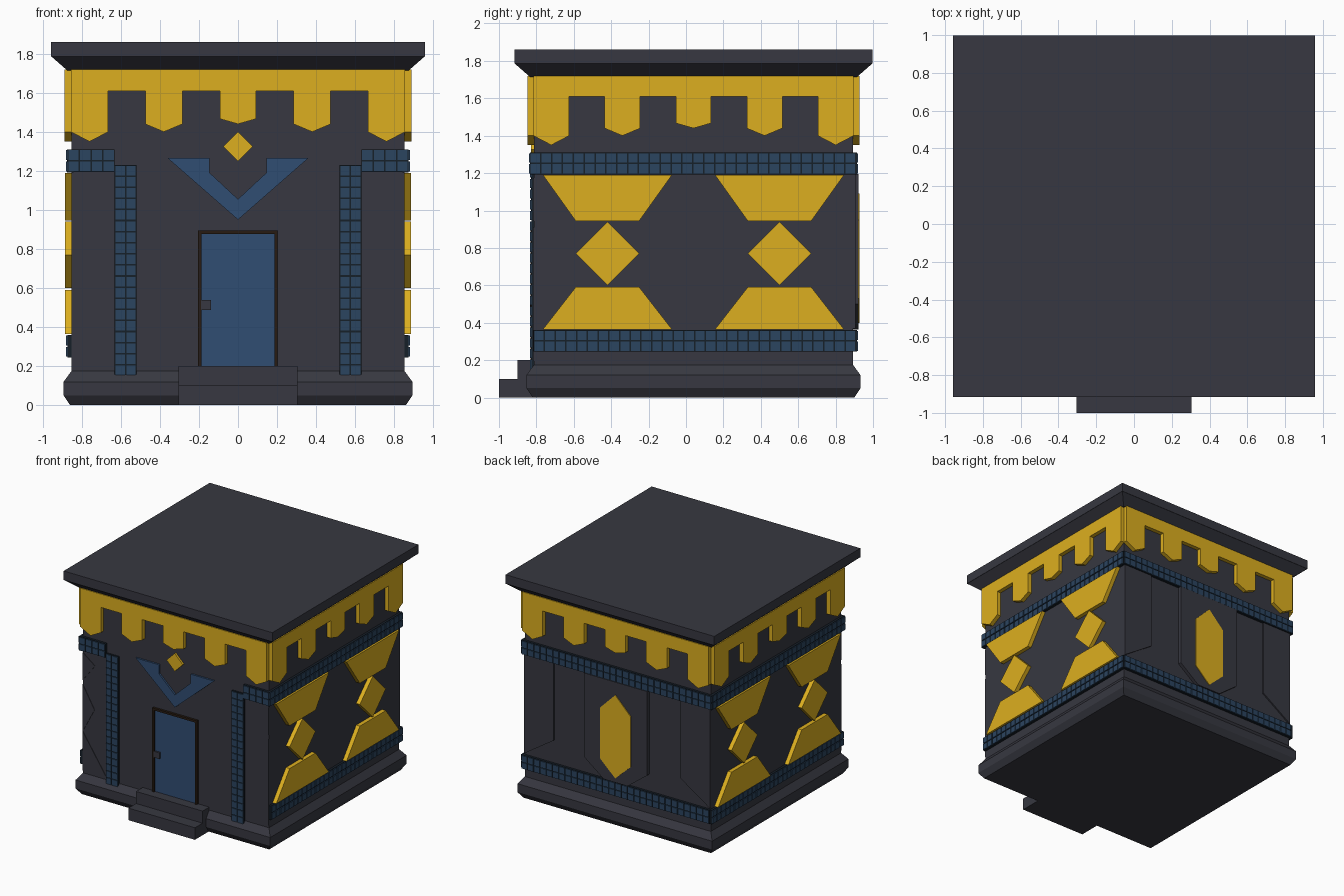
import bpy, bmesh

if "Cube" in bpy.data.objects:
    bpy.data.objects.remove(bpy.data.objects["Cube"])

CY = 0.04      # depth centre of the building
W = 0.853      # half width of the walls


def material(name, rgb):
    m = bpy.data.materials.new(name)
    m.diffuse_color = (*rgb, 1)
    m.use_nodes = True
    m.node_tree.nodes["Principled BSDF"].inputs["Base Color"].default_value = m.diffuse_color
    return m


STONE = material("dark_stone", (0.038, 0.039, 0.052))
GOLD = material("gold", (0.72, 0.43, 0.014))
TILE = material("tile_blue", (0.024, 0.058, 0.115))
GROUT = material("grout", (0.008, 0.014, 0.022))
BLUE = material("door_blue", (0.03, 0.075, 0.17))
WOOD = material("frame_brown", (0.02, 0.011, 0.006))

# maps wall coordinates (along, up, outward) to the world
FACES = {
    "front": lambda u, v, d: (u, CY - d, v),
    "back": lambda u, v, d: (u, CY + d, v),
    "right": lambda u, v, d: (d, CY + u, v),
    "left": lambda u, v, d: (-d, CY + u, v),
}


def finish(bm, name, mats):
    bmesh.ops.recalc_face_normals(bm, faces=bm.faces)
    me = bpy.data.meshes.new(name)
    bm.to_mesh(me)
    bm.free()
    for m in mats:
        me.materials.append(m)
    ob = bpy.data.objects.new(name, me)
    bpy.context.collection.objects.link(ob)
    return ob


def add_prism(bm, pts, face, d0, d1, mat_index=0):
    f = FACES[face]
    a = [bm.verts.new(f(u, v, d0)) for u, v in pts]
    b = [bm.verts.new(f(u, v, d1)) for u, v in pts]
    n = len(pts)
    faces = [bm.faces.new(a), bm.faces.new(b)]
    for i in range(n):
        j = (i + 1) % n
        faces.append(bm.faces.new((a[i], a[j], b[j], b[i])))
    for fc in faces:
        fc.material_index = mat_index


def prism(name, pts, face, d0, d1, mat):
    bm = bmesh.new()
    add_prism(bm, pts, face, d0, d1)
    return finish(bm, name, [mat])


def rect(u0, u1, v0, v1):
    return [(u0, v0), (u1, v0), (u1, v1), (u0, v1)]


def mirror(pts):
    return [(-u, v) for u, v in pts]


def diamond(u, v, r):
    return [(u - r, v), (u, v - r), (u + r, v), (u, v + r)]


def stack(name, profile, mat):
    """Square rings of (half width, height), capped at both ends."""
    bm = bmesh.new()
    rings = [[bm.verts.new((sx * h, CY + sy * h, z))
              for sx, sy in ((-1, -1), (1, -1), (1, 1), (-1, 1))] for h, z in profile]
    bm.faces.new(rings[0])
    bm.faces.new(rings[-1])
    for r, s in zip(rings, rings[1:]):
        for i in range(4):
            j = (i + 1) % 4
            bm.faces.new((r[i], r[j], s[j], s[i]))
    return finish(bm, name, [mat])


def tiles(name, face, u0, u1, v0, v1, cols, rows, d):
    """Grid of raised tiles on a dark backing strip."""
    bm = bmesh.new()
    add_prism(bm, rect(u0, u1, v0, v1), face, W - 0.01, d - 0.007, 1)
    du, dv, g = (u1 - u0) / cols, (v1 - v0) / rows, 0.004
    for i in range(cols):
        for j in range(rows):
            u, v = u0 + i * du, v0 + j * dv
            add_prism(bm, rect(u + g, u + du - g, v + g, v + dv - g), face, d - 0.01, d)
    return finish(bm, name, [TILE, GROUT])


# plinth, walls and roof
stack("plinth", [(0.86, 0), (0.893, 0.05), (0.893, 0.12), (W, 0.175)], STONE)
stack("walls", [(W, 0.17), (W, 1.73)], STONE)
stack("roof", [(0.875, 1.715), (0.955, 1.785), (0.957, 1.785), (0.957, 1.86)], STONE)

# entrance steps
prism("lower_step", rect(-0.305, 0.305, 0, 0.10), "front", 0.8, 1.04, STONE)
prism("upper_step", rect(-0.305, 0.305, 0.10, 0.20), "front", 0.8, 0.94, STONE)

# gold battlement trim: (left, right, side bottom, point bottom) per tooth
teeth = [(-0.856, -0.665, 1.40, 1.35), (-0.475, -0.285, 1.44, 1.40),
         (-0.093, 0.093, 1.467, 1.44), (0.285, 0.475, 1.44, 1.40),
         (0.665, 0.856, 1.40, 1.35)]
trim = [(0.856, 1.72), (-0.856, 1.72)]
for k, (l, r, s, p) in enumerate(teeth):
    if k > 0:
        trim.append((l, 1.61))
    trim += [(l, s), ((l + r) / 2, p), (r, s)]
    if k < 4:
        trim.append((r, 1.61))
for face in FACES:
    prism("battlement_trim_" + face, trim, face, W - 0.01, 0.888, GOLD)

# tile bands around the sides and back
for face in ("left", "right", "back"):
    tiles("upper_tile_band_" + face, face, -0.875, 0.868, 1.193, 1.31, 30, 2, 0.88)
    tiles("lower_tile_band_" + face, face, -0.855, 0.868, 0.245, 0.36, 30, 2, 0.88)

# front corner tiles and vertical tile strips
for side, s in (("left", -1), ("right", 1)):
    a, b = sorted((s * 0.632, s * 0.872))
    tiles("front_corner_tiles_" + side, "front", a, b, 1.195, 1.31, 4, 2, 0.88)
    a, b = sorted((s * 0.52, s * 0.632))
    tiles("front_tile_strip_" + side, "front", a, b, 0.15, 1.23, 2, 19, 0.873)

# gold trapezoids and diamonds on both sides
for face in ("left", "right"):
    for tag, c in (("front", -0.46), ("rear", 0.46)):
        label = face + "_" + tag
        prism("upper_trapezoid_" + label, [(c - 0.345, 1.19), (c + 0.345, 1.19),
              (c + 0.17, 0.945), (c - 0.17, 0.945)], face, W - 0.01, 0.887, GOLD)
        prism("lower_trapezoid_" + label, [(c - 0.345, 0.365), (c + 0.345, 0.365),
              (c + 0.17, 0.59), (c - 0.17, 0.59)], face, W - 0.01, 0.887, GOLD)
        prism("side_diamond_" + label, diamond(c, 0.77, 0.17), face, W - 0.01, 0.887, GOLD)

# shallow stone relief on the front corners
reliefs = [[(W, 1.175), (0.74, 1.09), (W, 0.945)],
           [(W, 0.91), (0.745, 0.725), (W, 0.52)],
           [(W, 0.52), (0.635, 0.195), (W, 0.195)]]
for i, pts in enumerate(reliefs):
    prism(f"corner_relief_right_{i}", pts, "front", W - 0.01, W + 0.004, STONE)
    prism(f"corner_relief_left_{i}", mirror(pts), "front", W - 0.01, W + 0.004, STONE)

# chevron and diamond over the door
prism("chevron", [(-0.36, 1.265), (0, 0.95), (0.36, 1.265), (0.145, 1.265), (0.145, 1.19),
      (0, 1.055), (-0.145, 1.19), (-0.145, 1.265)], "front", W - 0.01, 0.868, BLUE)
prism("door_diamond", diamond(0, 1.325, 0.075), "front", W - 0.01, 0.87, GOLD)

# door, with frame, bevelled side strip and handle
prism("door_frame", [(-0.205, 0.2), (-0.205, 0.895), (0.205, 0.895), (0.205, 0.2), (0.187, 0.2),
      (0.187, 0.877), (-0.187, 0.877), (-0.187, 0.2)], "front", W - 0.01, 0.872, WOOD)
prism("door_panel", rect(-0.19, 0.19, 0.2, 0.88), "front", W - 0.01, 0.858, BLUE)
prism("door_side_strip", [(0.187, 0.215), (0.12, 0.28), (0.12, 0.805), (0.187, 0.872)],
      "front", W, 0.862, BLUE)
prism("door_handle", rect(-0.19, -0.138, 0.487, 0.538), "front", W, 0.873, STONE)

# back wall panels and gold hexagon
corner = [(W, 1.195), (0.58, 1.195), (0.58, 0.55), (W, 0.37)]
prism("back_corner_panel_right", corner, "back", W - 0.01, W + 0.012, STONE)
prism("back_corner_panel_left", mirror(corner), "back", W - 0.01, W + 0.012, STONE)
prism("back_centre_panel", [(-0.29, 1.195), (0.29, 1.195), (0.29, 0.5), (0.11, 0.363),
      (-0.11, 0.363), (-0.29, 0.5)], "back", W - 0.01, 0.882, STONE)
prism("back_hexagon", [(0, 1.09), (0.14, 0.95), (0.14, 0.53), (0, 0.40), (-0.14, 0.53),
      (-0.14, 0.95)], "back", 0.87, 0.888, GOLD)
